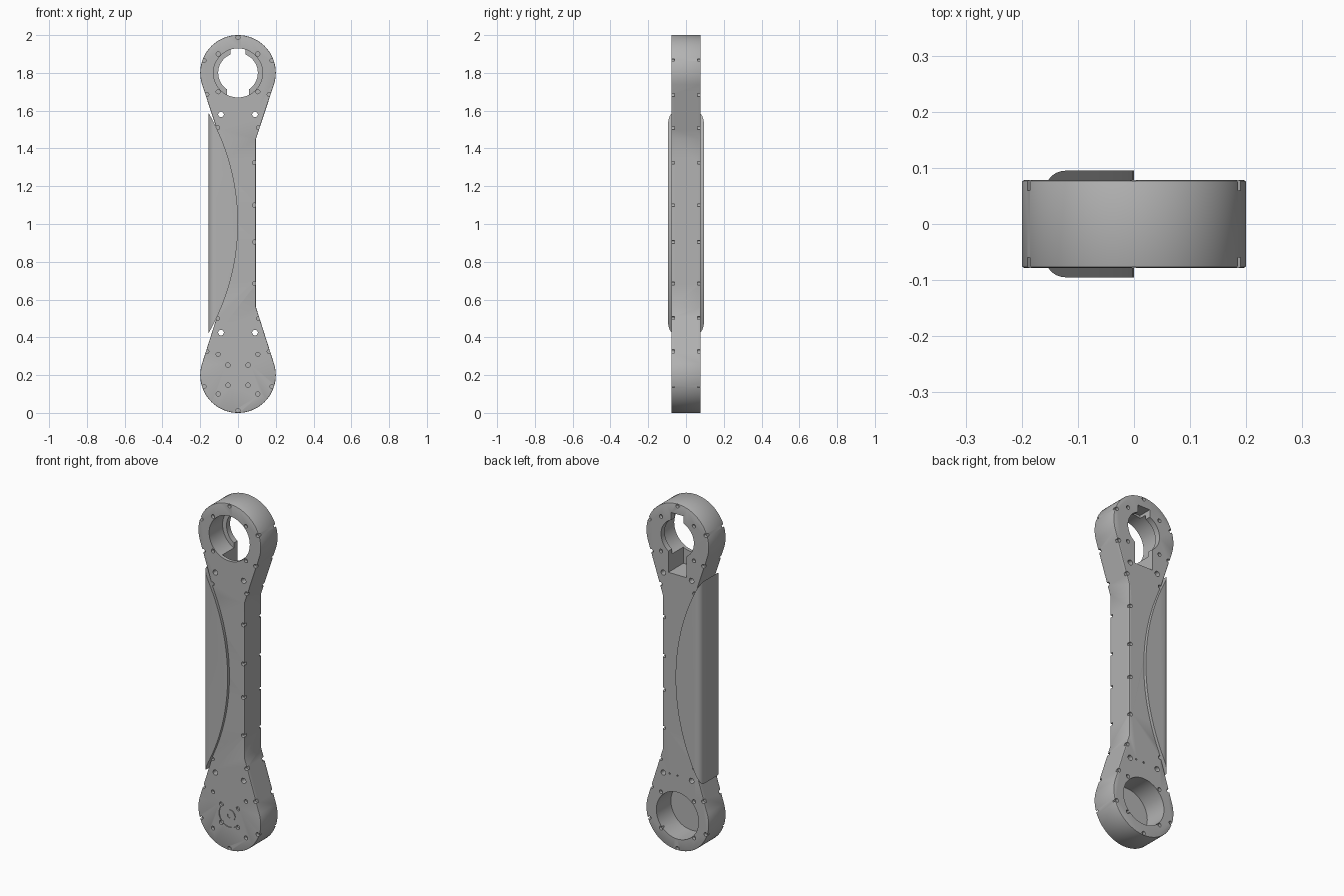
import bpy, bmesh, math

old = bpy.data.objects.get("Cube")
if old:
    bpy.data.objects.remove(old, do_unlink=True)

grey = bpy.data.materials.new("machined_grey")
grey.use_nodes = True
COLOUR = (0.45, 0.45, 0.45, 1)
grey.diffuse_color = COLOUR
grey.node_tree.nodes["Principled BSDF"].inputs["Base Color"].default_value = COLOUR

HALF = 0.078            # half thickness of the link
TOP, LOW, R = 1.8, 0.2, 0.2   # ring centres and radius


def arc(cx, cz, r, a0, a1, n):
    """Points on an arc in the xz plane, angles in degrees."""
    angles = [math.radians(a0 + (a1 - a0) * i / n) for i in range(n + 1)]
    return [(cx + r * math.cos(a), cz + r * math.sin(a)) for a in angles]


def circle(cx, cz, r, n=48):
    return arc(cx, cz, r, 0, 360, n)[:-1]


def box(x0, x1, z0, z1):
    return [(x0, z0), (x1, z0), (x1, z1), (x0, z1)]


def prisms(name, parts, rim=0):
    """One object from xz outlines extruded in y: (points, y0, y1)."""
    bm = bmesh.new()
    for pts, y0, y1 in parts:
        face = bm.faces.new([bm.verts.new((x, y0, z)) for x, z in pts])
        ext = bmesh.ops.extrude_face_region(bm, geom=[face])
        for v in ext["geom"]:
            if isinstance(v, bmesh.types.BMVert):
                v.co.y = y1
    bmesh.ops.recalc_face_normals(bm, faces=bm.faces)
    if rim:
        edges = [e for e in bm.edges
                 if abs(e.verts[0].co.y - e.verts[1].co.y) < 1e-5]
        bmesh.ops.bevel(bm, geom=edges, offset=rim, segments=2,
                        profile=0.5, affect='EDGES')
    mesh = bpy.data.meshes.new(name)
    bm.to_mesh(mesh)
    bm.free()
    obj = bpy.data.objects.new(name, mesh)
    bpy.context.collection.objects.link(obj)
    mesh.materials.append(grey)
    return obj


def boolean(obj, cutter, operation='DIFFERENCE'):
    mod = obj.modifiers.new("cut", 'BOOLEAN')
    mod.operation, mod.object, mod.solver = operation, cutter, 'EXACT'
    bpy.context.view_layer.objects.active = obj
    bpy.ops.object.modifier_apply(modifier=mod.name)
    bpy.data.objects.remove(cutter, do_unlink=True)


def smooth(obj):
    bpy.ops.object.select_all(action='DESELECT')
    obj.select_set(True)
    bpy.context.view_layer.objects.active = obj
    bpy.ops.object.shade_smooth_by_angle(angle=math.radians(25))


# Link body: two round ends joined by a narrow shank
outline = (arc(0, TOP, R, -18, 198, 48) + [(-0.095, 1.45), (-0.095, 0.56)]
           + arc(0, LOW, R, 162, 378, 48) + [(0.095, 0.56), (0.095, 1.45)])
body = prisms("link_body", [(outline, -HALF, HALF)], rim=0.004)

# Upper bore, its stepped rear opening, and the cable channel
for pts, y0, y1 in [
        (circle(0, TOP, 0.13), -0.2, 0.045),
        (circle(0, TOP, 0.105), 0, 0.2),
        (box(-0.04, 0.04, TOP, 1.94), 0, 0.2),
        (box(-0.058, 0.058, 1.59, TOP), -0.058, 0.2),
        (circle(0, LOW, 0.135), -0.055, 0.2),        # lower rear pocket
        (circle(0, LOW, 0.067), -0.2, -0.073)]:      # front hub recess
    boolean(body, prisms("cutter", [(pts, y0, y1)]))

# Screw holes on both faces, mirrored left and right
screws = [(0, 1.988), (0, 0.012)]
for s in (-1, 1):
    screws += [(s * x, z) for x, z in [
        (0.18, 1.865), (0.165, 1.685), (0.108, 1.51), (0.18, 0.14),
        (0.165, 0.325), (0.108, 0.5), (0.105, 1.9), (0.105, 1.7),
        (0.105, 0.31), (0.105, 0.1)]]
    screws += [(s * 0.087, z) for z in (1.325, 1.1, 0.905, 0.685)]
holes = []
for x, z in screws:
    for side in (-1, 1):
        holes.append((circle(x, z, 0.011, 12), side * 0.06, side * 0.1))
# Through holes at the necks, small holes on the floor of the pockets
for s in (-1, 1):
    holes += [(circle(s * 0.09, z, 0.015, 16), -0.2, 0.2) for z in (1.58, 0.425)]
    holes += [(circle(s * 0.053, LOW + t * 0.053, 0.012, 12), -0.1, -0.064)
              for t in (-1, 1)]
holes += [(circle(x, 0.43, 0.005, 8), 0.06, 0.1) for x in (0, 0.05)]
holes += [(circle(0, 1.64, 0.016, 16), -0.066, -0.05)]
boolean(body, prisms("cutter", holes))
smooth(body)

# Small hub in the front recess
hub = prisms("front_hub", [(circle(0, LOW, 0.034, 32), -0.077, -0.07)])
boolean(hub, prisms("cutter", [(circle(0, LOW, 0.014, 16), -0.1, -0.0735)]))
smooth(hub)

# Side cover: rounded section along z, trimmed by a long arc
cz, sag, half_len = 1.005, 0.157, 0.585
rad = (half_len ** 2 + sag ** 2) / (2 * sag)
ang = math.degrees(math.asin(half_len / rad))
plan = arc(-rad, cz, rad, -ang, ang, 40)
section = [(0.05, -0.095), (0.05, 0.095)]
section += [(-0.122 - 0.035 * math.sin(a), 0.063 + 0.032 * math.cos(a))
            for a in (math.radians(15 * i) for i in range(7))]
section += [(x, -y) for x, y in reversed(section[2:])]
bm = bmesh.new()
face = bm.faces.new([bm.verts.new((x, y, 0.3)) for x, y in section])
for v in bmesh.ops.extrude_face_region(bm, geom=[face])["geom"]:
    if isinstance(v, bmesh.types.BMVert):
        v.co.z = 1.7
bmesh.ops.recalc_face_normals(bm, faces=bm.faces)
mesh = bpy.data.meshes.new("side_cover")
bm.to_mesh(mesh)
bm.free()
mesh.materials.append(grey)
cover = bpy.data.objects.new("side_cover", mesh)
bpy.context.collection.objects.link(cover)
boolean(cover, prisms("cutter", [(plan, -0.3, 0.3)]), 'INTERSECT')
smooth(cover)
